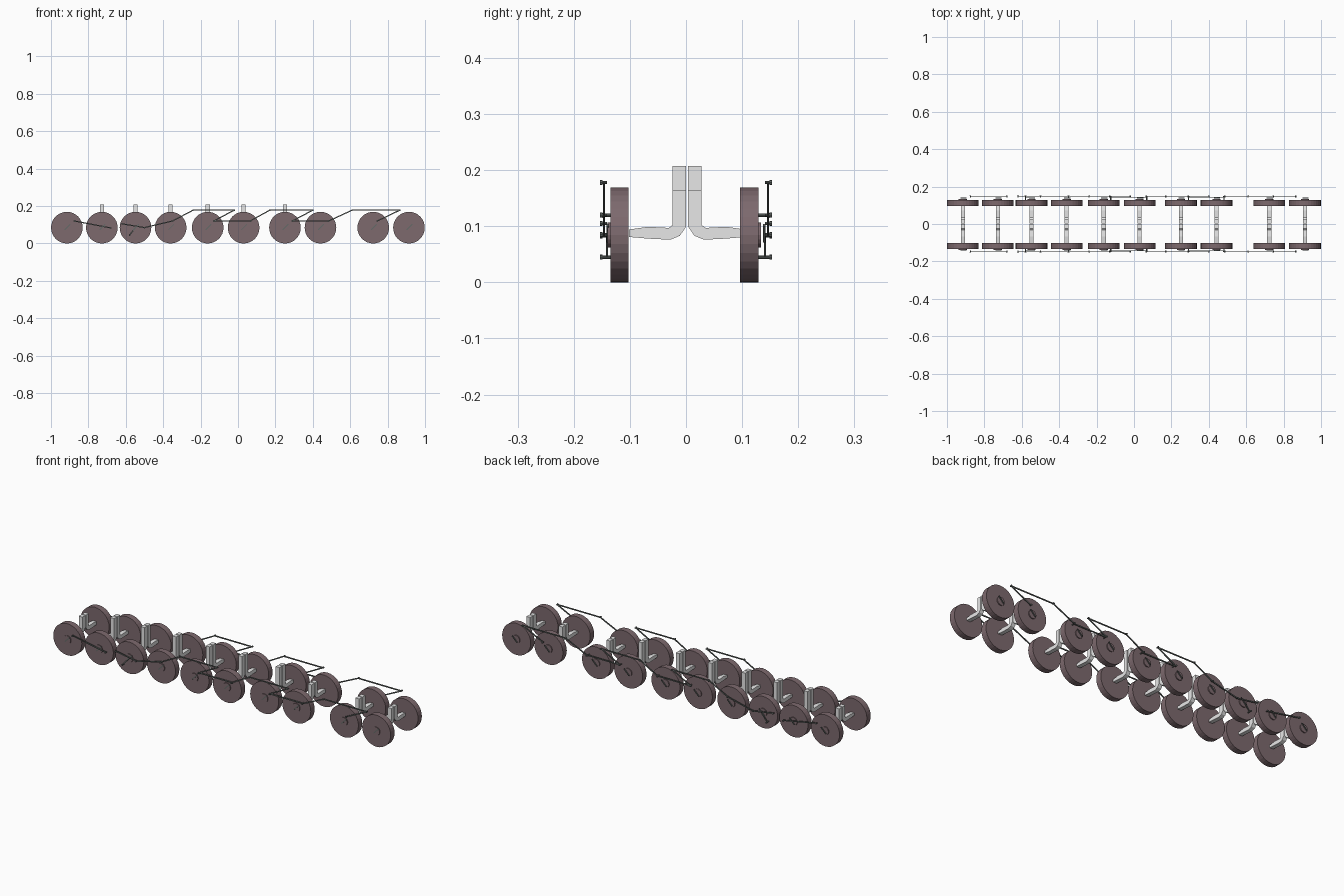
import bpy, bmesh, math
from mathutils import Vector

if "Cube" in bpy.data.objects:
    bpy.data.objects.remove(bpy.data.objects["Cube"])


def material(name, rgb):
    m = bpy.data.materials.new(name)
    m.diffuse_color = (*rgb, 1)
    m.use_nodes = True
    m.node_tree.nodes["Principled BSDF"].inputs["Base Color"].default_value = m.diffuse_color
    return m


MAROON = material("maroon wheel", (0.205, 0.142, 0.155))
GREY = material("light grey strut", (0.82, 0.82, 0.82))
DARK = material("dark steel", (0.125, 0.142, 0.135))

R = 0.0845
PAIRS = [(-0.915, -0.728), (-0.548, -0.36), (-0.162, 0.03), (0.251, 0.441), (0.723, 0.914)]
TALL = {-0.728, -0.548, -0.36, -0.162, 0.03, 0.251}
WHEEL_Y = {1: 0.1125, -1: -0.1185}   # wheel centre planes


def finish(bm, name, mat):
    bmesh.ops.recalc_face_normals(bm, faces=bm.faces)
    me = bpy.data.meshes.new(name)
    bm.to_mesh(me)
    bm.free()
    me.materials.append(mat)
    ob = bpy.data.objects.new(name, me)
    bpy.context.collection.objects.link(ob)
    return ob


def lathe(name, x, z, profile, n, mat):
    """Turn (y, radius) points around an axle running along y."""
    bm = bmesh.new()
    rings = [[bm.verts.new((x + r * math.cos(2 * math.pi * i / n), y,
                            z + r * math.sin(2 * math.pi * i / n))) for i in range(n)]
             for y, r in profile]
    for a, b in zip(rings, rings[1:]):
        for i in range(n):
            j = (i + 1) % n
            bm.faces.new((a[i], a[j], b[j], b[i]))
    bm.faces.new(rings[0])
    bm.faces.new(rings[-1])
    return finish(bm, name, mat)


def bar(name, a, b, y, height=0.006, depth=0.004):
    """Flat bar between two (x, z) points at depth y."""
    a, b = Vector((a[0], 0, a[1])), Vector((b[0], 0, b[1]))
    d = (b - a).normalized()
    n = Vector((-d.z, 0, d.x)) * height / 2
    bm = bmesh.new()
    lo, hi = [[bm.verts.new(p + Vector((0, y + s * depth / 2, 0)))
               for p in (a + n, b + n, b - n, a - n)] for s in (-1, 1)]
    bm.faces.new(lo)
    bm.faces.new(hi)
    for i in range(4):
        j = (i + 1) % 4
        bm.faces.new((lo[i], lo[j], hi[j], hi[i]))
    return finish(bm, name, DARK)


def strut(x, s, top):
    """Upright that bends outward into a stub axle."""
    pts = [(0.002, top), (0.026, top), (0.026, 0.102), (0.033, 0.097), (0.07, 0.099),
           (0.104, 0.094), (0.104, 0.081), (0.07, 0.078), (0.03, 0.076),
           (0.013, 0.083), (0.002, 0.099)]
    bm = bmesh.new()
    f = bm.faces.new([bm.verts.new((x - 0.011, 0.002 + s * y, z)) for y, z in pts])
    ext = bmesh.ops.extrude_face_region(bm, geom=[f])["geom"]
    bmesh.ops.translate(bm, vec=(0.022, 0, 0),
                        verts=[v for v in ext if isinstance(v, bmesh.types.BMVert)])
    finish(bm, "strut", GREY)


def pin(x, z, s, y0, y1):
    """Slim pin with a small head."""
    lathe("crank_pin", x, z, [(s * y0, 0.003), (s * (y1 - 0.004), 0.003),
                              (s * (y1 - 0.004), 0.0045), (s * y1, 0.0045)], 8, DARK)


# Linkage paths between the wheel pairs, and the crank pin offset of each pair
LINKS = [
    [(-0.875, 0.12), (-0.68, 0.083)],
    [(-0.62, 0.105), (-0.5, 0.085), (-0.35, 0.12), (-0.24, 0.178), (-0.02, 0.178), (-0.13, 0.12)],
    [(0.065, 0.12), (0.17, 0.178), (0.40, 0.178), (0.29, 0.12)],
    [(0.485, 0.12), (0.61, 0.178), (0.865, 0.178), (0.745, 0.12)],
]
CRANK = [(0.04, 0.035), (0.04, -0.005), (0.038, 0.035), (0.04, 0.035), (0.025, 0.035)]

for s in (1, -1):
    for k, ((xa, xb), (dx, dz)) in enumerate(zip(PAIRS, CRANK)):
        for x in (xa, xb):
            yc = WHEEL_Y[s]
            # Wheel disc with a raised hub on its outer face
            lathe("wheel", x, R, [(yc - 0.0163, R), (yc + 0.0163, R)], 32, MAROON)
            lathe("hub", x, R, [(yc, 0.022), (yc + s * 0.021, 0.022)], 16, MAROON)
            strut(x, s, 0.207 if x in TALL else 0.165)
            # Short crank lying across the hub
            bar("hub_crank", (x - 0.012, R - 0.012), (x + 0.018, R + 0.018), s * 0.1395, 0.005)
        # Coupling rod joining both wheels of a raised-linkage pair
        if k in (2, 3):
            bar("coupling_rod", (xa + dx, R + dz), (xb + dx, R + dz), s * 0.143)
            for x in (xa, xb):
                pin(x + dx, R + dz, s, 0.125, 0.149)
    # Main linkage rods with a pin at each joint
    for path in LINKS:
        for a, b in zip(path, path[1:]):
            bar("linkage_rod", a, b, s * 0.146)
        for x, z in path:
            pin(x, z, s, 0.141, 0.153)
    # Low return crank on the second pair
    bar("return_crank", (-0.548, R), (-0.58, 0.045), s * 0.141)
    pin(-0.58, 0.045, s, 0.128, 0.153)
